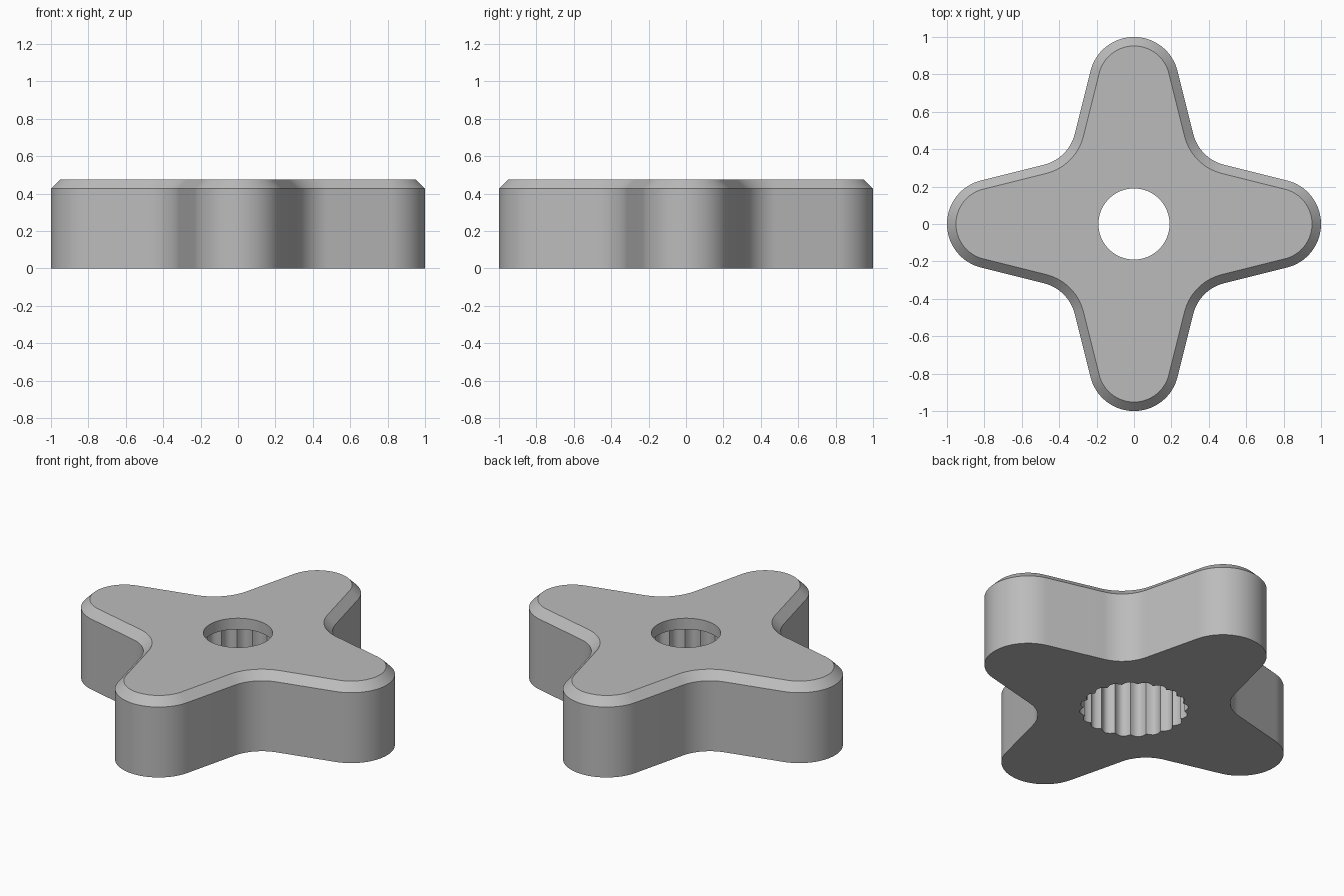
import bpy, bmesh
from math import sin, cos, pi, radians, sqrt

if "Cube" in bpy.data.objects:
    bpy.data.objects.remove(bpy.data.objects["Cube"], do_unlink=True)

TOP, CHAMFER, LEDGE = 0.475, 0.048, 0.408
TIP_R, FILLET_R, TAPER = 0.24, 0.225, radians(14)
BORE_R, TEETH, STEPS = 0.19, 20, 8
SEGS = 16


def star_outline(inset):
    """Four tapered arms with round tips, joined by concave fillets."""
    tip_x = 1 - TIP_R
    flank = sin(TAPER) * tip_x + TIP_R
    fillet_c = (flank + FILLET_R) / (sin(TAPER) + cos(TAPER))
    tip, fillet = TIP_R - inset, FILLET_R + inset
    a = pi / 2 - TAPER
    arm = []
    for i in range(SEGS * 2 + 1):
        t = -a + 2 * a * i / (SEGS * 2)
        arm.append((tip_x + tip * cos(t), tip * sin(t)))
    start, end = a + pi, TAPER + pi
    for i in range(SEGS + 1):
        t = start + (end - start) * i / SEGS
        arm.append((fillet_c + fillet * cos(t), fillet_c + fillet * sin(t)))
    points = []
    for k in range(4):
        c, s = round(cos(k * pi / 2)), round(sin(k * pi / 2))
        points += [(x * c - y * s, x * s + y * c) for x, y in arm]
    return points


def round_outline(radius, scallop=0.0):
    """Circle, optionally scalloped into grooves that meet in cusps."""
    count = TEETH * STEPS
    points = []
    for i in range(count):
        t = 2 * pi * i / count
        r = radius + scallop * abs(sin(t * TEETH / 2))
        points.append((r * cos(t), r * sin(t)))
    return points


bm = bmesh.new()


def ring(points, z):
    verts = [bm.verts.new((x, y, z)) for x, y in points]
    for i, v in enumerate(verts):
        bm.edges.new((verts[i - 1], v))
    return verts


def wall(a, b):
    for i in range(len(a)):
        bm.faces.new((a[i - 1], a[i], b[i], b[i - 1]))


def cap(a, b):
    edges = [bm.edges.get((r[i - 1], r[i])) for r in (a, b) for i in range(len(r))]
    bmesh.ops.triangle_fill(bm, edges=edges, use_beauty=True)


# Outer wall and chamfer
base = ring(star_outline(0), 0)
shoulder = ring(star_outline(0), TOP - CHAMFER)
rim = ring(star_outline(CHAMFER), TOP)
wall(base, shoulder)
wall(shoulder, rim)

# Round bore above a splined socket
bore_top = ring(round_outline(BORE_R), TOP)
bore_low = ring(round_outline(BORE_R), LEDGE)
socket_top = ring(round_outline(0.277, 0.023), LEDGE)
socket_low = ring(round_outline(0.277, 0.023), 0)
wall(bore_top, bore_low)
wall(bore_low, socket_top)
wall(socket_top, socket_low)

# Flat top and underside
cap(rim, bore_top)
cap(base, socket_low)
bmesh.ops.recalc_face_normals(bm, faces=bm.faces)

mesh = bpy.data.meshes.new("star_knob")
bm.to_mesh(mesh)
bm.free()
knob = bpy.data.objects.new("star_knob", mesh)
bpy.context.collection.objects.link(knob)

# Grey material
grey = bpy.data.materials.new("plain_grey")
grey.use_nodes = True
colour = (0.5, 0.5, 0.5, 1)
grey.diffuse_color = colour
grey.node_tree.nodes["Principled BSDF"].inputs["Base Color"].default_value = colour
mesh.materials.append(grey)

bpy.ops.object.select_all(action="DESELECT")
knob.select_set(True)
bpy.context.view_layer.objects.active = knob
bpy.ops.object.shade_smooth_by_angle(angle=radians(30))
